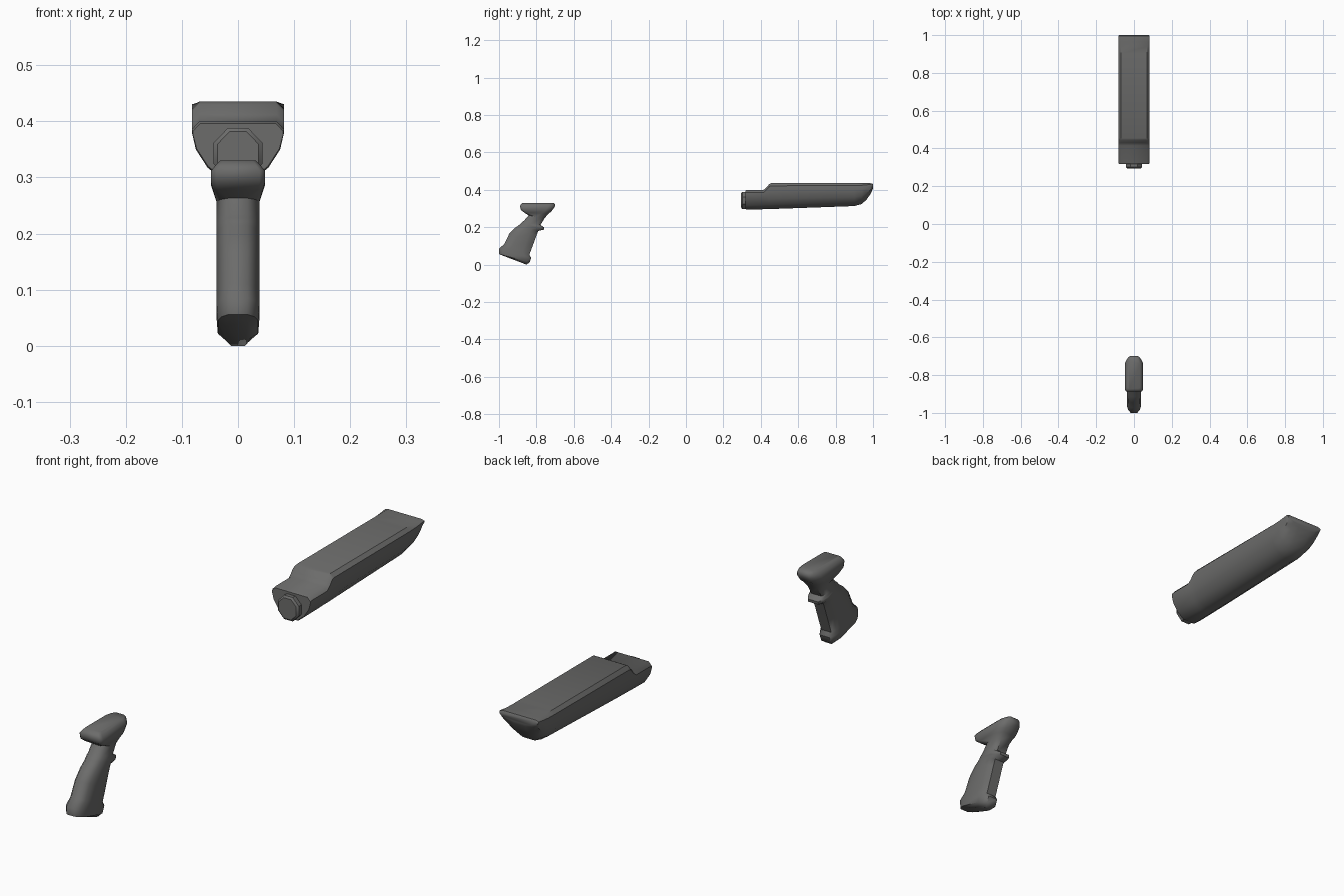
import bpy, bmesh, math

polymer = bpy.data.materials.new("dark_grey_polymer")
polymer.diffuse_color = (0.15, 0.15, 0.147, 1)


def loft(name, rings, angle=40):
    """Skin a closed solid through rings with equal point counts."""
    bm = bmesh.new()
    loops = [[bm.verts.new(p) for p in ring] for ring in rings]
    n = len(loops[0])
    for a, b in zip(loops, loops[1:]):
        for i in range(n):
            j = (i + 1) % n
            bm.faces.new((a[i], a[j], b[j], b[i]))
    bm.faces.new(loops[0])
    bm.faces.new(loops[-1])
    bmesh.ops.recalc_face_normals(bm, faces=bm.faces)
    mesh = bpy.data.meshes.new(name)
    bm.to_mesh(mesh)
    bm.free()
    for p in mesh.polygons:
        p.use_smooth = True
    mesh.set_sharp_from_angle(angle=math.radians(angle))
    mesh.materials.append(polymer)
    obj = bpy.data.objects.new(name, mesh)
    bpy.context.collection.objects.link(obj)
    return obj


def mirrored(half):
    """Half outline at +x -> closed symmetric outline."""
    return half + [(-p[0],) + tuple(p[1:]) for p in reversed(half)]


# Handguard: U-shaped section, lower step at the front, upswept far end
def guard_ring(y, top, bot, s=1.0):
    base, shoulder = 0.295, min(0.395, top - 0.02)
    pts = [(0.069, top), (0.082, top - 0.014), (0.082, shoulder),
           (0.075, 0.35), (0.054, 0.318), (0.025, base)]
    k = (top - bot) / (top - base)
    return mirrored([(x * s, y, top + (z - top) * k) for x, z in pts])


guard = [(0.318, 0.396, 0.297, 0.98), (0.324, 0.4, 0.294), (0.415, 0.4, 0.296),
         (0.43, 0.412, 0.297), (0.445, 0.43, 0.297), (0.455, 0.435, 0.297),
         (0.9, 0.435, 0.313), (0.94, 0.435, 0.324), (0.965, 0.435, 0.347),
         (0.985, 0.435, 0.375), (0.996, 0.434, 0.398), (1.0, 0.428, 0.408, 0.98)]
loft("handguard", [guard_ring(*g) for g in guard])


# Octagonal plug on the front of the handguard
def plug_ring(y, r):
    c = [math.radians(22.5 + 45 * i) for i in range(8)]
    return [(r * math.cos(a), y, 0.343 + 1.04 * r * math.sin(a)) for a in c]


loft("handguard_plug", [plug_ring(y, r) for y, r in
                        [(0.295, 0.04), (0.301, 0.047), (0.313, 0.047), (0.33, 0.044)]])


# Pistol grip: slanted rings from heel to mounting block
# (back y, back z, front y, front z, half width)
grip = [(-0.985, 0.05, -0.853, 0.0, 0.022),
        (-0.999, 0.056, -0.836, 0.012, 0.036),
        (-1.0, 0.085, -0.828, 0.036, 0.038),
        (-0.972, 0.11, -0.838, 0.052, 0.038),
        (-0.945, 0.165, -0.82, 0.1, 0.038),
        (-0.913, 0.197, -0.8, 0.155, 0.038),
        (-0.888, 0.215, -0.79, 0.18, 0.038),
        (-0.882, 0.222, -0.76, 0.187, 0.038),   # finger ledge
        (-0.875, 0.228, -0.758, 0.198, 0.038),
        (-0.865, 0.236, -0.778, 0.212, 0.038),
        (-0.842, 0.263, -0.755, 0.25, 0.038),   # neck
        (-0.865, 0.278, -0.735, 0.272, 0.044),
        (-0.883, 0.292, -0.72, 0.284, 0.048),   # mounting block
        (-0.888, 0.312, -0.702, 0.308, 0.048),
        (-0.884, 0.322, -0.7, 0.321, 0.04),
        (-0.874, 0.33, -0.706, 0.33, 0.032)]


def grip_ring(yb, zb, yf, zf, w):
    length = yf - yb
    block = zb > 0.27
    back = [(0, 0.8), (0.006, 0.94), (0.014, 1)] if block else [(0, 0.45), (0.016, 0.82), (0.04, 1)]
    front = [(0.036, 1), (0.016, 0.82), (0, 0.55)]
    half = [(w * k, d / length) for d, k in back] + [(w * k, 1 - d / length) for d, k in front]
    return mirrored([(x, yb + t * length, zb + t * (zf - zb)) for x, t in half])


loft("pistol_grip", [grip_ring(*g) for g in grip], 50)
